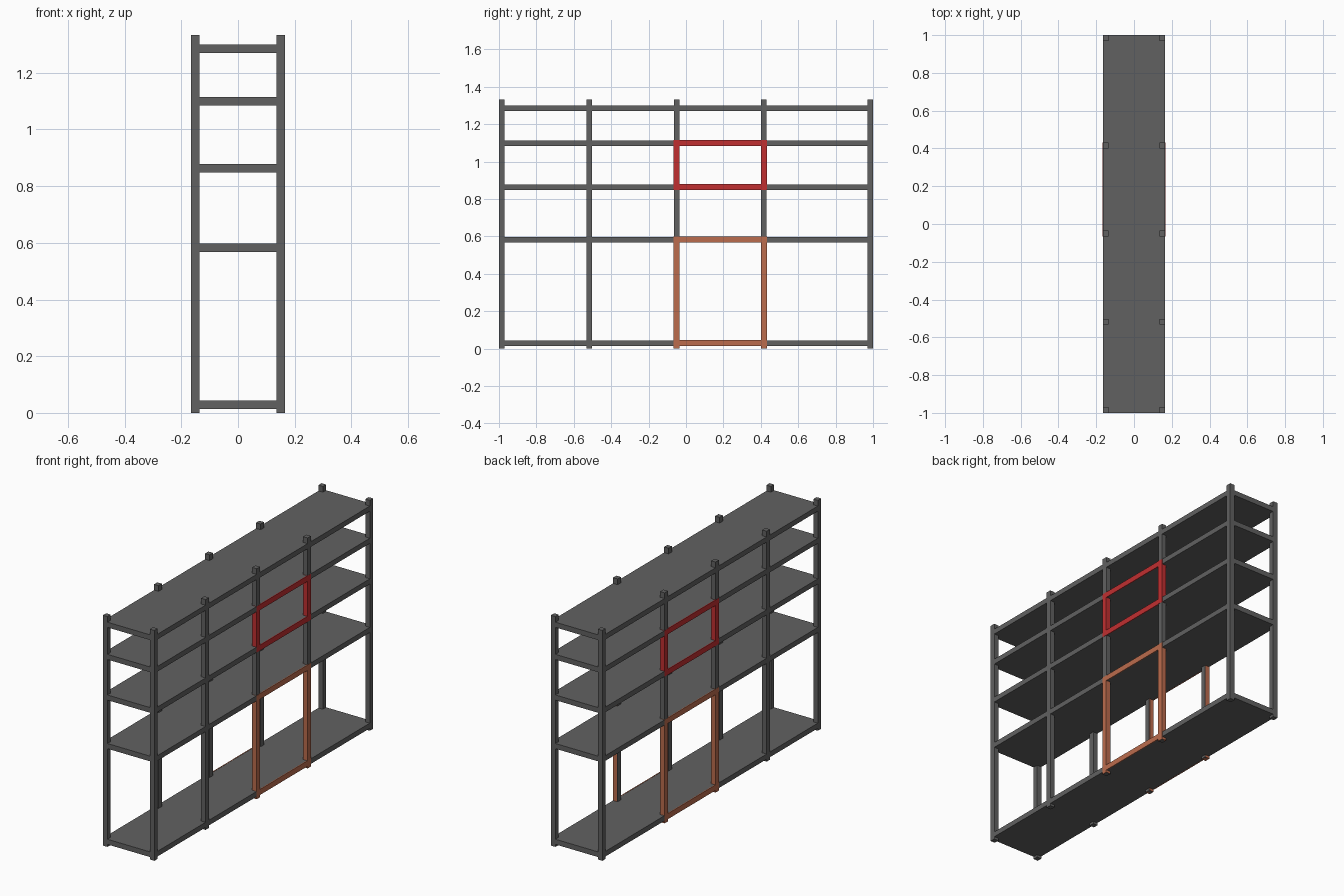
import bpy

if "Cube" in bpy.data.objects:
    bpy.data.objects.remove(bpy.data.objects["Cube"])


def material(name, rgb):
    m = bpy.data.materials.new(name)
    m.diffuse_color = (*rgb, 1)
    m.use_nodes = True
    m.node_tree.nodes["Principled BSDF"].inputs["Base Color"].default_value = m.diffuse_color
    return m


GREY = material("dark grey steel", (0.12, 0.12, 0.12))
RED = material("red", (0.53, 0.028, 0.03))
ORANGE = material("orange", (0.50, 0.15, 0.075))


def box(name, x, y, z, mat):
    """Box from (min, max) ranges on each axis."""
    bpy.ops.mesh.primitive_cube_add(
        size=1, location=[(r[0] + r[1]) / 2 for r in (x, y, z)])
    o = bpy.context.object
    o.name = name
    o.scale = [r[1] - r[0] for r in (x, y, z)]
    bpy.ops.object.transform_apply(location=False, rotation=False, scale=True)
    o.data.materials.append(mat)
    return o


def side_range(side, inner, outer):
    return tuple(sorted((side * inner, side * outer)))


W = 0.165                     # half depth of the rack
H = 0.015                     # half thickness of posts
POSTS = (-0.985, -0.517, -0.05, 0.416, 0.985)
SHELVES = (0.014, 0.568, 0.849, 1.084, 1.27)
T = 0.03                      # shelf thickness

# shelves
for z in SHELVES:
    box("shelf", (-W + 0.0005, W - 0.0005), (-0.9995, 0.9995), (z, z + T), GREY)

# upright posts on both long sides
for s in (-1, 1):
    for y in POSTS:
        box("post", side_range(s, W - 0.029, W), (y - H, y + H), (0, 1.333), GREY)


# coloured opening frames, wrapped round the posts and shelf edges
def opening_frame(name, s, z_start, low, high, mat):
    a, b = POSTS[2], POSTS[3]
    e = 0.001
    top = high + T
    for y in (a, b):
        box(name + "_upright", side_range(s, W - 0.026, W + e),
            (y - H - e, y + H + e), (z_start, top + e), mat)
    for z in (low, high):
        box(name + "_rail", side_range(s, W - 0.004, W + e),
            (a + H, b - H), (z - e, z + T + e), mat)


for s in (-1, 1):
    opening_frame("lower_opening", s, 0.0, SHELVES[0], SHELVES[1], ORANGE)
    opening_frame("upper_opening", s, SHELVES[2], SHELVES[2], SHELVES[3], RED)
